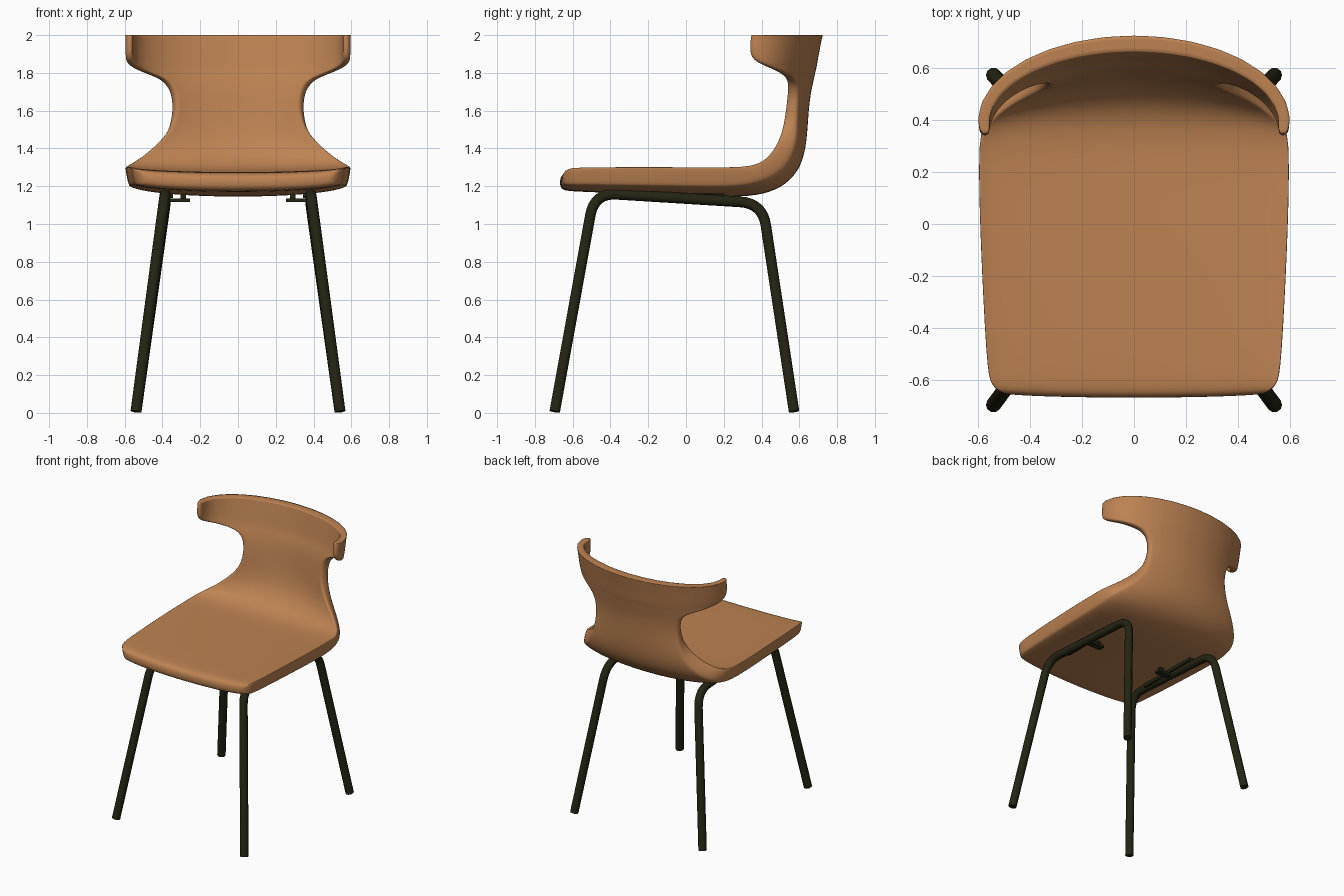
import bpy, bmesh, math
from mathutils import Vector

cube = bpy.data.objects.get("Cube")
if cube:
    bpy.data.objects.remove(cube, do_unlink=True)


def material(name, color, rough):
    m = bpy.data.materials.new(name)
    m.use_nodes = True
    m.diffuse_color = color
    bsdf = m.node_tree.nodes["Principled BSDF"]
    bsdf.inputs["Base Color"].default_value = color
    bsdf.inputs["Roughness"].default_value = rough
    return m


wood = material("warm wood", (0.51, 0.225, 0.085, 1), 0.6)
metal = material("dark metal", (0.018, 0.018, 0.007, 1), 0.5)


def add_mesh(name, bm, mat):
    bmesh.ops.recalc_face_normals(bm, faces=bm.faces)
    me = bpy.data.meshes.new(name)
    bm.to_mesh(me)
    bm.free()
    me.materials.append(mat)
    ob = bpy.data.objects.new(name, me)
    bpy.context.collection.objects.link(ob)
    return ob


# Shell sections: inner y z, outer y z, radius, inner bend, outer bend, half angle
SECTIONS = [
    (-.668, 1.25, -.668, 1.19, .52, .03, .03, 78),
    (-.64, 1.27, -.64, 1.175, .555, .03, .04, 88),
    (-.55, 1.275, -.55, 1.17, .57, .03, .045, 90),
    (0, 1.275, 0, 1.15, .597, .03, .06, 90),
    (.25, 1.27, .3, 1.14, .6, .035, .07, 90),
    (.38, 1.28, .45, 1.165, .6, .04, .09, 85),
    (.46, 1.32, .55, 1.225, .6, .08, .13, 63),
    (.52, 1.39, .612, 1.31, .6, .16, .2, 49),
    (.555, 1.48, .64, 1.43, .6, .24, .27, 39),
    (.575, 1.6, .648, 1.59, .6, .27, .33, 36),
    (.59, 1.7, .66, 1.69, .6, .275, .33, 37),
    (.605, 1.76, .675, 1.755, .6, .275, .33, 43),
    (.615, 1.79, .682, 1.79, .6, .275, .33, 53),
    (.625, 1.82, .69, 1.82, .6, .275, .33, 68),
    (.632, 1.85, .696, 1.85, .6, .275, .33, 86),
    (.64, 1.89, .703, 1.89, .6, .275, .33, 97),
    (.66, 1.985, .722, 1.985, .6, .275, .33, 99),
    (.663, 2.0, .725, 2.0, .6, .275, .33, 99),
]
HALF = 9


def build_shell():
    bm = bmesh.new()
    rings = []
    for k, (yi, zi, yo, zo, r, bi, bo, ang) in enumerate(SECTIONS):
        inner, outer = Vector((0, yi, zi)), Vector((0, yo, zo))
        toward = (inner - outer).normalized()
        back = min(max((zi - 1.28) / 0.3, 0), 1)
        bow = 0.02 if k < 2 else 0
        rows = []
        for center, bend, fac in ((inner, bi, 1 - 0.07 * back),
                                  (outer, bo, 0.97 + 0.03 * back)):
            row = []
            for i in range(-HALF, HALF + 1):
                t = math.radians(ang) * i / HALF
                lift = 1 - math.cos(t)
                p = center + toward * bend * lift
                p.x = r * fac * math.sin(t)
                p.y += bow * lift
                row.append(bm.verts.new(p))
            rows.append(row)
        rings.append(rows[0] + rows[1][::-1])
    n = len(rings[0])
    for a, b in zip(rings, rings[1:]):
        for i in range(n):
            j = (i + 1) % n
            bm.faces.new((a[i], a[j], b[j], b[i]))
    # Close the front lip and the top rim
    for ring in (rings[0], rings[-1]):
        for i in range(n // 2 - 1):
            bm.faces.new((ring[i], ring[i + 1], ring[n - 2 - i], ring[n - 1 - i]))
    ob = add_mesh("seat_shell", bm, wood)
    sub = ob.modifiers.new("smooth", "SUBSURF")
    sub.levels = sub.render_levels = 2
    # Keep the top rim crisp
    crease = ob.data.attributes.new("crease_edge", "FLOAT", "EDGE")
    for e in ob.data.edges:
        if all(ob.data.vertices[v].co.z > 1.995 for v in e.vertices):
            crease.data[e.index].value = 0.8
    for p in ob.data.polygons:
        p.use_smooth = True


build_shell()


def fillet(points, radius, steps=8):
    pts = [Vector(p) for p in points]
    out = [pts[0]]
    for a, b, c in zip(pts, pts[1:], pts[2:]):
        p = b + (a - b).normalized() * radius
        q = b + (c - b).normalized() * radius
        for s in range(steps + 1):
            u = s / steps
            out.append(p * (1 - u) ** 2 + b * 2 * u * (1 - u) + q * u * u)
    return out + [pts[-1]]


def tube(name, points, radius):
    cu = bpy.data.curves.new(name, "CURVE")
    cu.dimensions = "3D"
    cu.bevel_depth = radius
    cu.bevel_resolution = 3
    cu.use_fill_caps = True
    sp = cu.splines.new("POLY")
    sp.points.add(len(points) - 1)
    for sp_pt, p in zip(sp.points, points):
        sp_pt.co = (*p, 1)
    sp.use_smooth = True
    cu.materials.append(metal)
    ob = bpy.data.objects.new(name, cu)
    bpy.context.collection.objects.link(ob)


def box(name, center, size):
    bm = bmesh.new()
    bmesh.ops.create_cube(bm, size=1)
    bmesh.ops.scale(bm, vec=size, verts=bm.verts)
    bmesh.ops.translate(bm, vec=center, verts=bm.verts)
    add_mesh(name, bm, metal)


# Bent tube leg frames, with mounting strips and tabs under the seat
for side, s in (("left", 1), ("right", -1)):
    path = [(s * .54, -.695, .007), (s * .385, -.485, 1.165),
            (s * .385, .405, 1.11), (s * .54, .572, .007)]
    tube(side + "_leg_frame", fillet(path, 0.12), 0.029)
    box(side + "_mounting_strip", (s * .36, -.05, 1.15), (.03, .5, .025))
    box(side + "_mounting_tab", (s * .31, -.05, 1.125), (.11, .05, .018))
    box(side + "_tab_spacer", (s * .29, -.05, 1.14), (.03, .03, .04))
